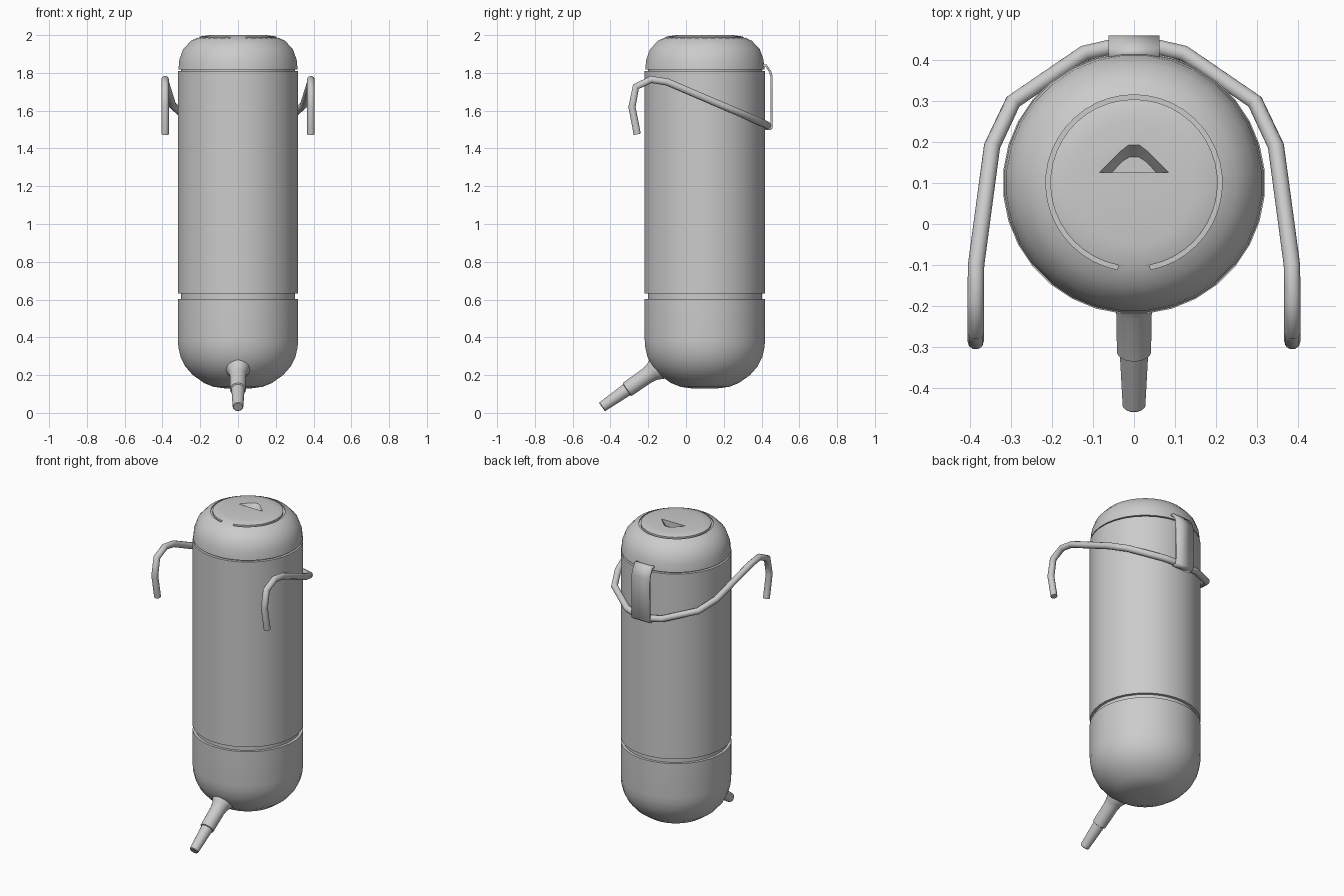
import bpy, bmesh, math
from mathutils import Vector, Matrix

if "Cube" in bpy.data.objects:
    bpy.data.objects.remove(bpy.data.objects["Cube"])

CY = 0.10      # centre of the bottle along y
SEG = 32


def finish(name, bm, angle=40):
    bmesh.ops.recalc_face_normals(bm, faces=bm.faces[:])
    me = bpy.data.meshes.new(name)
    bm.to_mesh(me)
    bm.free()
    ob = bpy.data.objects.new(name, me)
    bpy.context.collection.objects.link(ob)
    smooth(ob, angle)
    return ob


def smooth(ob, angle=40):
    bpy.ops.object.select_all(action='DESELECT')
    bpy.context.view_layer.objects.active = ob
    ob.select_set(True)
    bpy.ops.object.shade_smooth_by_angle(angle=math.radians(angle))


def loft(bm, rings, cap=True, closed=True):
    """Skin a list of point rings, capping both ends."""
    vs = [[bm.verts.new(p) for p in r] for r in rings]
    n = len(vs[0])
    for a, b in zip(vs, vs[1:]):
        for i in range(n if closed else n - 1):
            j = (i + 1) % n
            bm.faces.new((a[i], a[j], b[j], b[i]))
    if cap:
        bm.faces.new(vs[0])
        bm.faces.new(vs[-1])


def lathe(name, profile, matrix=Matrix.Translation((0, CY, 0)), seg=SEG):
    bm = bmesh.new()
    turn = [2 * math.pi * (i + 0.5) / seg for i in range(seg)]
    loft(bm, [[matrix @ Vector((r * math.cos(t), r * math.sin(t), z)) for t in turn]
              for r, z in profile])
    return finish(name, bm)


def cut(ob, cutter):
    m = ob.modifiers.new("cut", 'BOOLEAN')
    m.operation, m.solver, m.object = 'DIFFERENCE', 'EXACT', cutter
    bpy.context.view_layer.objects.active = ob
    bpy.ops.object.modifier_apply(modifier=m.name)
    bpy.data.objects.remove(cutter)


# Bottle sections, with a slimmer core showing in the seams
lathe("bottom_cup", [(0.07, 0.13), (0.13, 0.138), (0.18, 0.158), (0.24, 0.20), (0.28, 0.245),
                     (0.305, 0.295), (0.317, 0.345), (0.32, 0.385), (0.32, 0.603)])
lathe("inner_core", [(0.303, 0.55), (0.303, 1.86)])
lathe("tank", [(0.32, 0.632), (0.32, 1.81)])
lid = lathe("lid", [(0.317, 1.819), (0.312, 1.87), (0.292, 1.925), (0.25, 1.97),
                    (0.20, 1.993), (0.15, 2.0)])

# Open ring groove on the lid
bm = bmesh.new()
gap = 0.19
arc = [-math.pi / 2 + gap + (2 * math.pi - 2 * gap) * i / 40 for i in range(41)]
loft(bm, [[(r * math.cos(t), CY + r * math.sin(t), z)
           for r, z in ((0.204, 1.979), (0.215, 1.979), (0.215, 2.02), (0.204, 2.02))]
          for t in arc])
cut(lid, finish("groove_cutter", bm))

# Arched finger recess on the lid
half_top = [(0.085, 0.125), (0.032, 0.178), (0.014, 0.192)]
half_floor = [(0.055, 0.125), (0.028, 0.153), (0.012, 0.163)]
bm = bmesh.new()
loft(bm, [[(x, y, z) for x, y in h] + [(-x, y, z) for x, y in reversed(h)]
          for h, z in ((half_floor, 1.965), (half_top, 2.0), (half_top, 2.03))])
cut(lid, finish("recess_cutter", bm))
smooth(lid)

# Spout: stepped tube pointing down and forward
tip = Vector((0, -0.445, 0.031))
axis = Vector((0, 0.132, 0.092)).normalized()
aim = Matrix.Translation(tip) @ axis.to_track_quat('Z', 'Y').to_matrix().to_4x4()
lathe("spout", [(0.024, 0), (0.028, 0.004), (0.035, 0.16), (0.042, 0.163), (0.044, 0.29),
                (0.050, 0.325), (0.066, 0.355), (0.066, 0.40)], aim, 20)

# Wire hanger: one mirrored path
half = [(0.06, 0.43, 1.522), (0.122, 0.416, 1.53), (0.295, 0.298, 1.582), (0.346, 0.19, 1.628),
        (0.385, -0.10, 1.752), (0.386, -0.185, 1.765), (0.386, -0.265, 1.727),
        (0.386, -0.286, 1.62), (0.386, -0.258, 1.475)]
path = [(-x, y, z) for x, y, z in reversed(half)] + half
cu = bpy.data.curves.new("wire_hanger", 'CURVE')
cu.dimensions = '3D'
cu.bevel_depth, cu.bevel_resolution, cu.use_fill_caps = 0.02, 3, True
sp = cu.splines.new('POLY')
sp.points.add(len(path) - 1)
for p, co in zip(sp.points, path):
    p.co = (*co, 1)
wire = bpy.data.objects.new("wire_hanger", cu)
bpy.context.collection.objects.link(wire)
bpy.ops.object.select_all(action='DESELECT')
bpy.context.view_layer.objects.active = wire
wire.select_set(True)
bpy.ops.object.convert(target='MESH')
smooth(bpy.context.object, 50)

# Back clip: bent strip holding the wire
strip = [(0.405, 1.842), (0.425, 1.838), (0.446, 1.805), (0.453, 1.78), (0.453, 1.51),
         (0.444, 1.502), (0.422, 1.502), (0.416, 1.53)]
bm = bmesh.new()
loft(bm, [[(x, y, z) for x in (-0.062, 0.062)] for y, z in strip], cap=False, closed=False)
clip = finish("back_clip", bm)
m = clip.modifiers.new("thickness", 'SOLIDIFY')
m.thickness, m.offset = 0.012, 0
